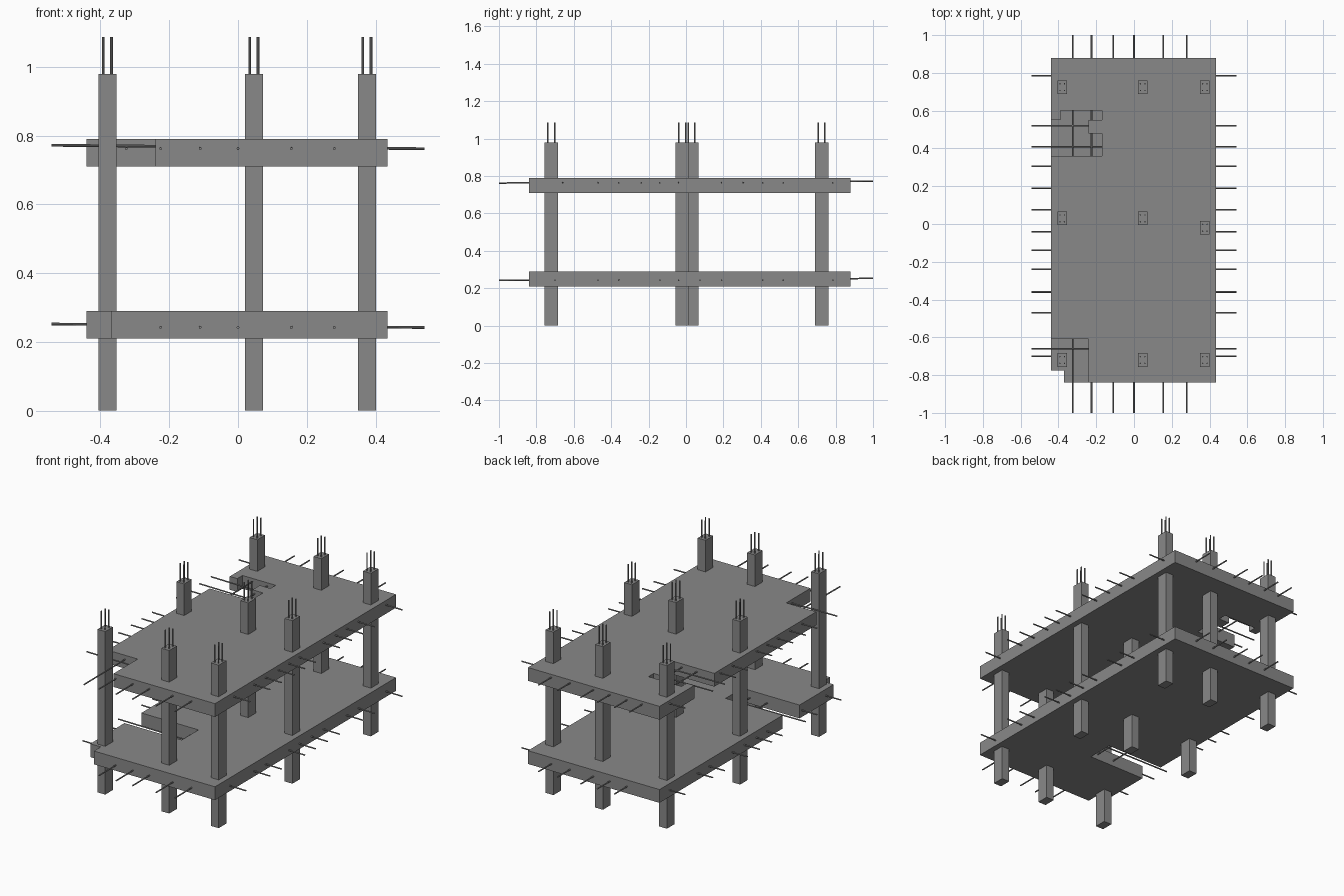
import bpy
import bmesh
from mathutils import Vector

cube = bpy.data.objects.get("Cube")
if cube:
    bpy.data.objects.remove(cube, do_unlink=True)


def material(name, value):
    mat = bpy.data.materials.new(name)
    mat.use_nodes = True
    colour = (value, value, value, 1)
    mat.diffuse_color = colour
    mat.node_tree.nodes["Principled BSDF"].inputs["Base Color"].default_value = colour
    return mat


concrete = material("concrete grey", 0.25)


def finish(name, bm):
    bmesh.ops.recalc_face_normals(bm, faces=bm.faces)
    mesh = bpy.data.meshes.new(name)
    bm.to_mesh(mesh)
    bm.free()
    mesh.materials.append(concrete)
    obj = bpy.data.objects.new(name, mesh)
    bpy.context.collection.objects.link(obj)
    return obj


def slab(name, outline, bottom, top):
    """Extrude a flat outline upward."""
    bm = bmesh.new()
    face = bm.faces.new([bm.verts.new((x, y, bottom)) for x, y in outline])
    up = bmesh.ops.extrude_face_region(bm, geom=[face])
    verts = [v for v in up["geom"] if isinstance(v, bmesh.types.BMVert)]
    bmesh.ops.translate(bm, verts=verts, vec=(0, 0, top - bottom))
    return finish(name, bm)


def add_rod(bm, start, end, radius=0.004):
    """Add one eight-sided bar between two points."""
    start, end = Vector(start), Vector(end)
    axis = end - start
    made = bmesh.ops.create_cone(bm, cap_ends=True, segments=8, radius1=radius,
                                 radius2=radius, depth=axis.length)
    bmesh.ops.rotate(bm, verts=made["verts"],
                     matrix=axis.to_track_quat("Z", "Y").to_matrix())
    bmesh.ops.translate(bm, verts=made["verts"], vec=(start + end) / 2)


# Floor slabs, broken away at one corner and along the right side
W, E, S, N = -0.44, 0.435, -0.84, 0.88
slab("lower_slab", [
    (-0.37, S), (E, S), (E, N), (W, N),
    (W, -0.29), (-0.06, -0.29), (-0.06, -0.45), (W, -0.45),
    (W, -0.775), (-0.37, -0.775)], 0.21, 0.29)
slab("upper_slab", [
    (-0.24, S), (E, S), (E, N), (W, N),
    (W, 0.55), (-0.39, 0.55), (-0.39, 0.60), (-0.17, 0.60),
    (-0.17, 0.55), (-0.24, 0.55), (-0.24, 0.48), (-0.17, 0.48),
    (-0.17, 0.36), (W, 0.36), (W, -0.61), (-0.24, -0.61)], 0.71, 0.79)

# Reinforcing bars through each slab, slightly tilted
long_x = [-0.225, -0.11, 0, 0.155, 0.28]
shared_y = [-0.47, -0.36, -0.14, -0.04, 0.19, 0.41, 0.52, 0.785]
levels = {
    "lower": (0.247, long_x, shared_y + [-0.70, 0.075]),
    "upper": (0.767, long_x + [-0.325], shared_y + [-0.66, -0.24, 0.305]),
}
for level, (z, xs, ys) in levels.items():
    bm = bmesh.new()
    for x in xs:
        add_rod(bm, (x, -1, z - 0.005), (x, 1, z + 0.005))
    for y in ys:
        add_rod(bm, (-0.543, y, z + 0.005), (0.543, y, z - 0.005))
    finish(level + "_slab_bars", bm)

# Columns with four bars rising from each
rows = {"front": -0.72, "middle": 0.03, "back": 0.725}
columns = {"right": -0.38, "centre": 0.046, "left": 0.375}
for row, row_y in rows.items():
    for side, x in columns.items():
        y = -0.02 if (row, side) == ("middle", "left") else row_y
        hx, hy = 0.026, 0.036
        name = f"{row}_{side}_column"
        slab(name, [(x - hx, y - hy), (x + hx, y - hy),
                    (x + hx, y + hy), (x - hx, y + hy)], 0, 0.98)
        bm = bmesh.new()
        for dx in (-0.012, 0.012):
            for dy in (-0.018, 0.018):
                add_rod(bm, (x + dx, y + dy, 0.9), (x + dx, y + dy, 1.087))
        finish(name + "_bars", bm)
